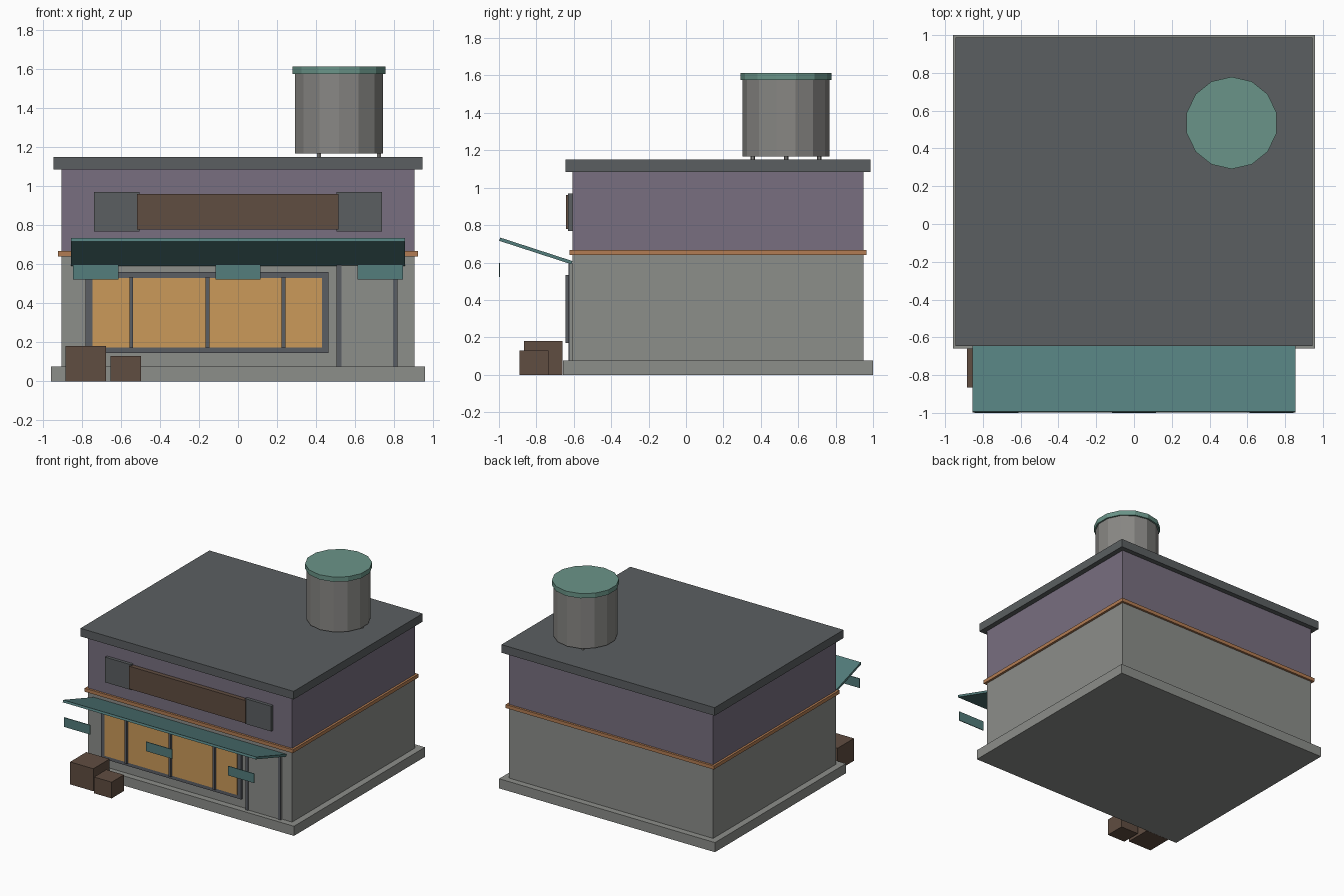
import bpy
import math

cube = bpy.data.objects.get("Cube")
if cube:
    bpy.data.objects.remove(cube, do_unlink=True)


def material(name, hex_code):
    """Flat material from an sRGB hex code, converted to linear."""
    rgb = [int(hex_code[i:i + 2], 16) / 255 for i in (0, 2, 4)]
    lin = [c / 12.92 if c <= 0.04045 else ((c + 0.055) / 1.055) ** 2.4 for c in rgb]
    mat = bpy.data.materials.new(name)
    mat.use_nodes = True
    mat.diffuse_color = (*lin, 1)
    mat.node_tree.nodes["Principled BSDF"].inputs["Base Color"].default_value = (*lin, 1)
    return mat


wall = material("wall grey", "8c8e8a")
purple = material("upper wall purple", "786f80")
roof_grey = material("roof grey", "5b5f61")
orange = material("trim orange", "b27c53")
teal = material("awning teal", "537d7c")
green = material("tank lid green", "6a9488")
brown = material("wood brown", "604d41")
amber = material("window amber", "cb9a5a")
frame_grey = material("frame grey", "5b5e64")
tank_grey = material("tank grey", "888784")


def box(name, x, y, z, mat):
    """Box from its (min, max) extents on each axis."""
    bpy.ops.mesh.primitive_cube_add(size=1, location=[sum(r) / 2 for r in (x, y, z)])
    ob = bpy.context.object
    ob.name = name
    ob.scale = [r[1] - r[0] for r in (x, y, z)]
    bpy.ops.object.transform_apply(location=False, rotation=False, scale=True)
    ob.data.materials.append(mat)
    return ob


def cylinder(name, x, y, z, radius, sides, mat):
    bpy.ops.mesh.primitive_cylinder_add(vertices=sides, radius=radius, depth=z[1] - z[0],
                                        location=(x, y, sum(z) / 2))
    ob = bpy.context.object
    ob.name = name
    ob.data.materials.append(mat)
    return ob


def storey(name, half_x, half_y, z, mat):
    """Slab centred on the building's own middle."""
    mid = 0.171
    return box(name, (-half_x, half_x), (mid - half_y, mid + half_y), z, mat)


# Building shell
storey("foundation", 0.957, 0.829, (0, 0.077), wall)
storey("lower_wall", 0.905, 0.778, (0.077, 0.65), wall)
storey("upper_wall", 0.905, 0.778, (0.65, 1.09), purple)
storey("trim_band", 0.923, 0.795, (0.64, 0.668), orange)
storey("roof_slab", 0.945, 0.816, (1.085, 1.15), roof_grey)

FACE = -0.6  # just inside the front wall

# Shop window
box("window_frame", (-0.78, 0.463), (-0.621, FACE), (0.145, 0.56), frame_grey)
box("window_glass", (-0.745, 0.43), (-0.626, FACE), (0.174, 0.53), amber)
for i in range(3):
    x = -0.547 + 0.39 * i
    box(f"window_bar_{i + 1}", (x - 0.01, x + 0.01), (-0.644, FACE), (0.17, 0.534), frame_grey)

# Door with dark side posts
box("door", (0.505, 0.817), (-0.62, FACE), (0.077, 0.595), wall)
for side, x in (("right", 0.505), ("left", 0.793)):
    box(f"door_post_{side}", (x, x + 0.024), (-0.627, FACE), (0.077, 0.595), frame_grey)

# Sign board between two grey panels
box("sign_board", (-0.518, 0.515), (-0.642, FACE), (0.778, 0.96), brown)
for side, s in (("right", -1), ("left", 1)):
    box(f"sign_panel_{side}", sorted((s * 0.505, s * 0.737)), (-0.632, FACE), (0.768, 0.97), roof_grey)

# Awning tilted up towards the street, with hanging flaps
awning = box("awning", (-0.855, 0.855), (-1.006, -0.6), (0.653, 0.671), teal)
awning.rotation_euler.x = -math.radians(18)
for i in range(3):
    x = -0.728 + 0.728 * i
    box(f"awning_flap_{i + 1}", (x - 0.116, x + 0.116), (-1, -0.994), (0.523, 0.598), teal)

# Crates by the front
box("large_crate", (-0.883, -0.677), (-0.865, -0.659), (0, 0.18), brown)
box("small_crate", (-0.653, -0.497), (-0.89, -0.735), (0, 0.13), brown)

# Water tank on three legs
TX, TY = 0.517, 0.535
cylinder("tank_body", TX, TY, (1.167, 1.58), 0.232, 14, tank_grey)
cylinder("tank_lid", TX, TY, (1.575, 1.613), 0.244, 14, green)
for i in range(3):
    a = math.tau * i / 3
    cylinder(f"tank_leg_{i + 1}", TX + 0.205 * math.cos(a), TY + 0.205 * math.sin(a),
             (1.14, 1.18), 0.012, 6, tank_grey)
